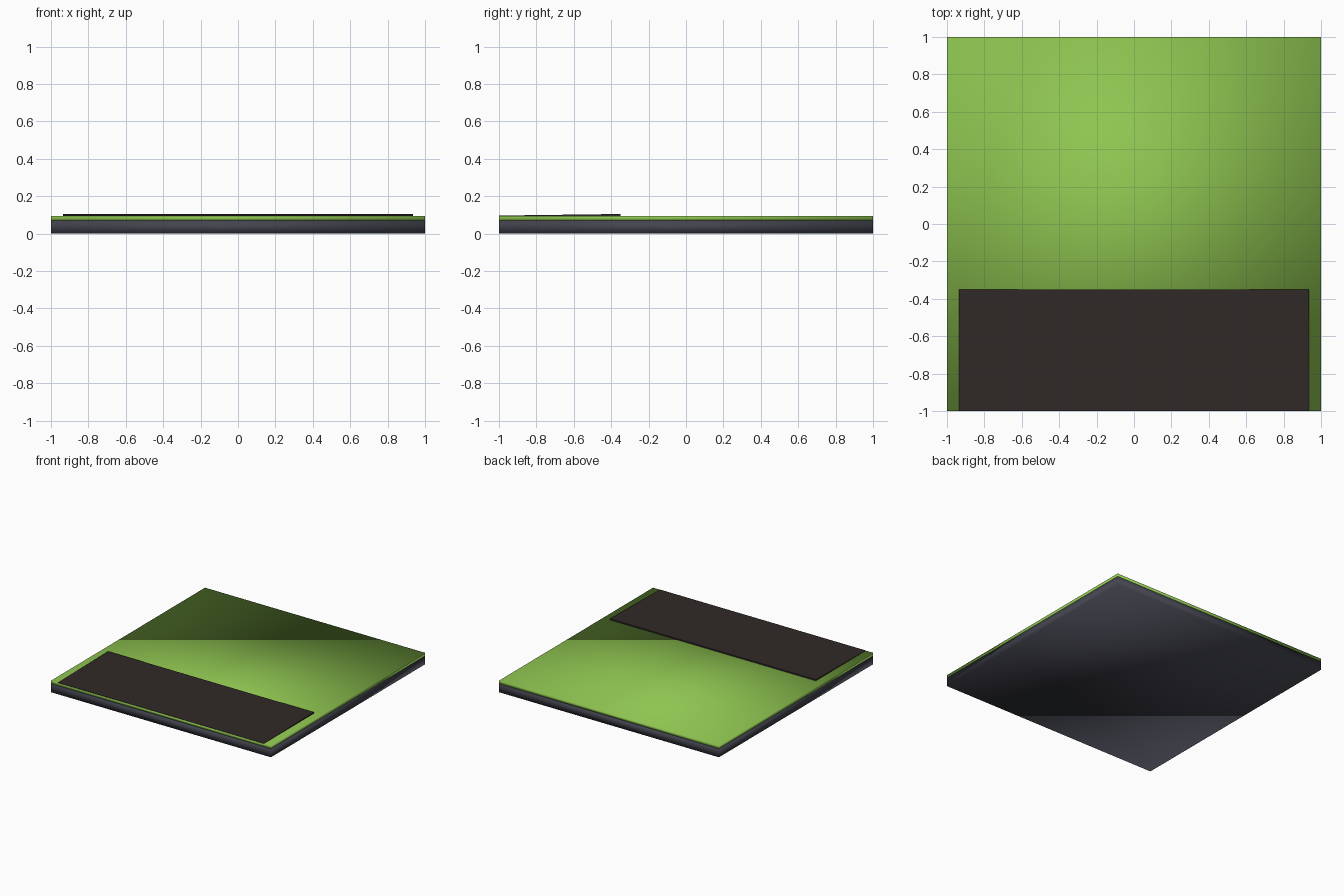
import bpy, bmesh

if "Cube" in bpy.data.objects:
    bpy.data.objects.remove(bpy.data.objects["Cube"])


def colour(name, rgb):
    m = bpy.data.materials.new(name)
    m.diffuse_color = (*rgb, 1)
    m.use_nodes = True
    m.node_tree.nodes["Principled BSDF"].inputs["Base Color"].default_value = m.diffuse_color
    return m


def slab(name, x, y0, y1, z0, z_front, z_back, mat, smooth):
    # Box whose top may slope from front to back
    bm = bmesh.new()
    bmesh.ops.create_cube(bm, size=2)
    for v in bm.verts:
        front, top = v.co.y < 0, v.co.z > 0
        v.co.x *= x
        v.co.y = y0 if front else y1
        v.co.z = (z_front if front else z_back) if top else z0
    for f in bm.faces:
        f.smooth = smooth
    me = bpy.data.meshes.new(name)
    bm.to_mesh(me)
    bm.free()
    me.materials.append(mat)
    ob = bpy.data.objects.new(name, me)
    bpy.context.collection.objects.link(ob)
    return ob


dark = colour("dark_grey", (0.055, 0.057, 0.075))
green = colour("grass_green", (0.27, 0.55, 0.08))
brown = colour("dark_brown", (0.03, 0.022, 0.02))

# Base, grass layer and the slightly tilted dark panel at the front
slab("base_slab", 1, -1, 1, 0, 0.07, 0.07, dark, True)
slab("grass_layer", 1, -1, 1, 0.07, 0.095, 0.095, green, True)
slab("front_panel", 0.935, -1, -0.35, 0.094, 0.0965, 0.105, brown, False)
